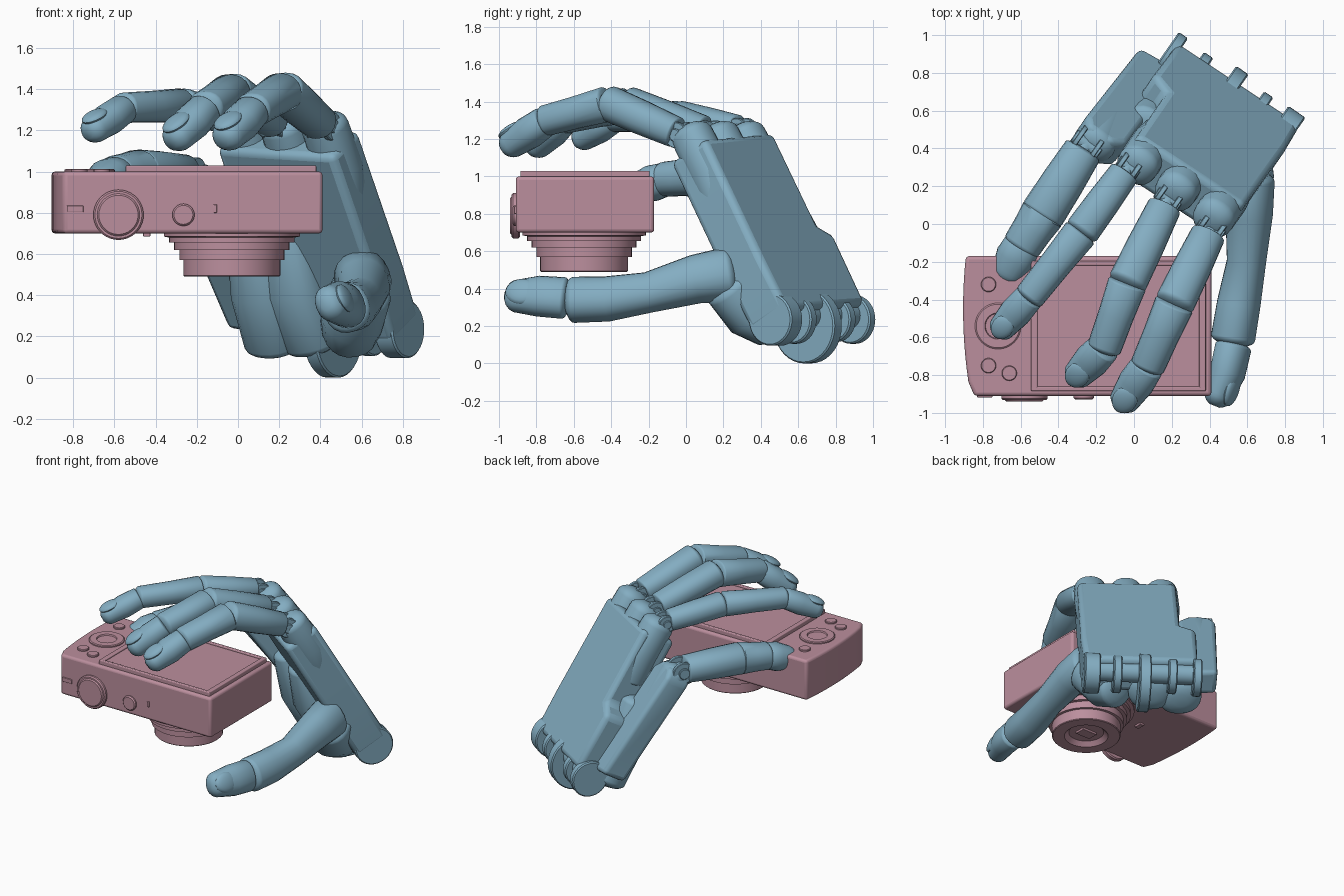
import bpy, bmesh, math
from mathutils import Vector as V, Matrix

if "Cube" in bpy.data.objects:
    bpy.data.objects.remove(bpy.data.objects["Cube"])


def material(name, col):
    m = bpy.data.materials.new(name)
    m.diffuse_color = (*col, 1)
    m.use_nodes = True
    m.node_tree.nodes["Principled BSDF"].inputs["Base Color"].default_value = m.diffuse_color
    return m


BLUE = material("hand_blue", (0.23, 0.42, 0.54))
PINK = material("camera_pink", (0.50, 0.275, 0.34))


def finish(name, bm, mat, bevel=0.0, seg=3):
    bmesh.ops.recalc_face_normals(bm, faces=bm.faces)
    me = bpy.data.meshes.new(name)
    bm.to_mesh(me)
    bm.free()
    ob = bpy.data.objects.new(name, me)
    bpy.context.collection.objects.link(ob)
    me.materials.append(mat)
    if bevel:
        b = ob.modifiers.new("bevel", 'BEVEL')
        b.width, b.segments, b.limit_method = bevel, seg, 'ANGLE'
    return ob


def loft(name, rings, mat, bevel=0.0):
    bm = bmesh.new()
    vs = [[bm.verts.new(p) for p in r] for r in rings]
    n = len(vs[0])
    for a, b in zip(vs, vs[1:]):
        for i in range(n):
            bm.faces.new((a[i], a[(i + 1) % n], b[(i + 1) % n], b[i]))
    bm.faces.new(vs[0])
    bm.faces.new(vs[-1])
    return finish(name, bm, mat, bevel)


def lathe(name, centre, axis, profile, mat, n=48):
    q = V(axis).normalized().to_track_quat('Z', 'Y')
    rings = [[V(centre) + q @ V((r * math.cos(t), r * math.sin(t), h))
              for t in [2 * math.pi * i / n for i in range(n)]] for r, h in profile]
    return loft(name, rings, mat)


def disc(name, centre, axis, r, half, mat, e=0.008):
    return lathe(name, centre, axis, [(r - e, -half), (r, e - half), (r, half - e), (r - e, half)], mat, 36)


def limb(name, stations, up=(0, 0, 1), flat=0.9, cap=(0.4, 0.4), n=20):
    """Rounded tube through (point, radius) stations with domed ends."""
    pts = [V(p) for p, r in stations]
    rad = [r for p, r in stations]
    rings = []

    def ring(c, t, r):
        u = V(up)
        u = (u - t * u.dot(t)).normalized()
        s = t.cross(u)
        out = []
        for i in range(n):
            a = 2 * math.pi * i / n
            ca, sa = math.cos(a), math.sin(a)
            out.append(c + s * r * math.copysign(abs(ca) ** 0.9, ca)
                       + u * r * flat * math.copysign(abs(sa) ** 0.9, sa))
        rings.append(out)
    last = len(pts) - 1
    dome = [0.25, 0.5, 0.75, 0.93]
    for k, c in enumerate(pts):
        t = (pts[min(k + 1, last)] - pts[max(k - 1, 0)]).normalized()
        if k == 0:
            for d in reversed(dome):
                ring(c - t * rad[0] * cap[0] * d, t, rad[0] * math.sqrt(1 - d * d))
        ring(c, t, rad[k])
        if k == last:
            for d in dome:
                ring(c + t * rad[k] * cap[1] * d, t, rad[k] * math.sqrt(1 - d * d))
    return loft(name, rings, BLUE)


def nail(name, a, b, r, up, lift=0.66):
    a, b, up = V(a), V(b), V(up)
    t = (b - a).normalized()
    up = (up - t * up.dot(t)).normalized()
    bm = bmesh.new()
    m = Matrix((t * r * 0.85, t.cross(up) * r * 0.66, up * r * 0.28)).transposed().to_4x4()
    m.translation = b - t * r * 0.3 + up * r * lift
    bmesh.ops.create_uvsphere(bm, u_segments=20, v_segments=10, radius=1, matrix=m)
    return finish(name, bm, BLUE)


# Hand frame: u across the palm, v towards the knuckles, w out of its back
O, U, W = V((0.48, 0.70, 0.24)), V((0.82, -0.57, 0)).normalized(), V((0.49, 0.71, 0.5)).normalized()
UP = V((-0.285, -0.415, 0.864)).normalized()


def P(u, v, w):
    return O + U * u + UP * v + W * w


def slab(name, outline, w0, w1, bevel, tilt=0.0):
    return loft(name, [[P(u, v, w + tilt * v) for u, v in outline] for w in (w0, w1)], BLUE, bevel)


# Palm, little finger side block, heel and thumb pads
slab("palm", [(-0.35, 0.03), (0.43, 0.0), (0.44, 0.3), (0.43, 1.05), (-0.25, 1.09), (-0.25, 0.52), (-0.36, 0.46)],
     -0.15, 0.11, 0.035)
slab("little_finger_palm_block", [(-0.50, 0.1), (-0.25, 0.06), (-0.27, 0.9), (-0.34, 0.97), (-0.49, 0.97), (-0.53, 0.9)],
     -0.18, 0.0, 0.03, -0.08)
limb("heel_pad", [(P(-0.25, 0.03, -0.18), 0.15), (P(-0.23, 0.3, -0.17), 0.16), (P(-0.24, 0.6, -0.1), 0.12)], W)
limb("palm_pad", [(P(-0.04, 0.02, -0.15), 0.15), (P(-0.06, 0.3, -0.14), 0.16), (P(-0.05, 0.55, -0.08), 0.12)], W)
limb("thumb_pad", [((0.54, 0.46, 0.23), 0.15), ((0.55, 0.36, 0.29), 0.17), ((0.60, 0.25, 0.42), 0.16)], (1, 0, 0.3))
for i, u in enumerate((-0.16, 0.085, 0.33)):
    limb("knuckle_ridge_%d" % i, [(P(u, 0.72, -0.035), 0.10), (P(u, 0.9, -0.005), 0.115), (P(u, 1.13, -0.01), 0.112)],
         W, 1.0, (0.4, 0.65))
limb("little_finger_knuckle", [(P(-0.41, 0.6, -0.14), 0.1), (P(-0.41, 0.93, -0.17), 0.11)], W, 0.9, (0.4, 0.6))

# Wrist hinge discs
for i, (u, r, h) in enumerate(((-0.35, 0.13, 0.03), (-0.18, 0.12, 0.03), (-0.02, 0.2, 0.04),
                               (0.2, 0.13, 0.03), (0.375, 0.14, 0.055))):
    c = P(u, 0, -0.01) if r < 0.2 else V((0.46, 0.65, 0.2))
    disc("wrist_disc_%d" % i, c, U, r, h, BLUE)
disc("wrist_pin", P(0.02, 0.02, 0), U, 0.07, 0.37, BLUE)

# Fingers: knuckle, two joints, tip
FINGERS = {
    "index": ([(0.41, -0.02, 1.22), (0.22, -0.41, 1.39), (0.075, -0.745, 1.30), (-0.045, -0.925, 1.175)], 0.1),
    "middle": ([(0.18, 0.13, 1.23), (-0.03, -0.30, 1.385), (-0.155, -0.65, 1.31), (-0.29, -0.79, 1.17)], 0.098),
    "ring": ([(-0.03, 0.30, 1.25), (-0.27, -0.03, 1.32), (-0.55, -0.38, 1.31), (-0.695, -0.545, 1.205)], 0.088),
    "little": ([(-0.25, 0.42, 0.99), (-0.48, 0.06, 1.0), (-0.59, -0.11, 0.985), (-0.66, -0.24, 0.945)], 0.112)}
SCALE = [(0.93, 1.02, 1.06), (1.06, 0.97, 0.93), (0.9, 0.97, 0.82)]
for f, (pts, r) in FINGERS.items():
    pts = [V(p) for p in pts]
    for k, part in enumerate(("lower", "middle", "tip")):
        a, b = pts[k], pts[k + 1]
        s = a.lerp(b, 0.1 if k == 0 else 0.06)
        rs = [r * x for x in SCALE[k]]
        limb("%s_%s_segment" % (f, part), [(s, rs[0]), (s.lerp(b, 0.5), rs[1]), (b, rs[2])],
             cap=(0.2, 0.85 if k == 2 else 0.4))
    if f != "little":
        nail(f + "_nail", pts[2], pts[3], r, (0, 0, 1))
    for side in (-1, 1):
        disc("%s_hinge_lug" % f, pts[0] + U * side * r * 0.5, U, r * 0.7, 0.014, BLUE, 0.004)
    disc(f + "_hinge_pin", pts[0], U, r * 0.35, r * 0.75, BLUE, 0.004)
    limb(f + "_hinge_tongue", [(pts[0], r * 0.4), (pts[0].lerp(pts[1], 0.3), r * 0.4)])

# Thumb
TUP = (1, 0, 0.4)
limb("thumb_lower_segment", [((0.605, 0.22, 0.475), 0.145), ((0.61, 0.05, 0.45), 0.13), ((0.595, -0.2, 0.38), 0.108),
                             ((0.555, -0.42, 0.345), 0.12), ((0.525, -0.60, 0.34), 0.122)], TUP, 0.94)
limb("thumb_tip_segment", [((0.525, -0.655, 0.35), 0.112), ((0.495, -0.79, 0.36), 0.11), ((0.45, -0.90, 0.36), 0.09)],
     TUP, 0.82, (0.3, 0.8))
nail("thumb_nail", (0.525, -0.66, 0.35), (0.45, -0.89, 0.36), 0.11, TUP, 0.6)

# Camera body with bowed grip end
bow = [(-0.905 + 0.19 * (y + 0.45) ** 2 + (0.02 if y < -0.9 else 0), y)
       for y in [-0.17 - 0.74 * i / 10 for i in range(11)]]
outline = bow + [(0.41, -0.91), (0.41, -0.17)]
loft("camera_body", [[V((x, y, z)) for x, y in outline] for z in (0.70, 1.0)], PINK, 0.018)


def box(name, x0, x1, y0, y1, z0, z1, bevel):
    c = [(x0, y0), (x1, y0), (x1, y1), (x0, y1)]
    return loft(name, [[V((x, y, z)) for x, y in c] for z in (z0, z1)], PINK, bevel)


# Screen: raised panel with a rim
box("screen_panel", -0.545, 0.38, -0.885, -0.195, 0.98, 1.018, 0.008)
for n, b in (("front", (-0.545, 0.38, -0.885, -0.86)), ("back", (-0.545, 0.38, -0.22, -0.195)),
             ("left", (-0.545, -0.51, -0.885, -0.195)), ("right", (0.345, 0.38, -0.885, -0.195))):
    box("screen_rim_" + n, *b, 0.99, 1.03, 0.006)

# Stepped lens with recessed front
lathe("lens", (-0.03, -0.545, 0), (0, 0, 1),
      [(0.33, 0.72), (0.33, 0.685), (0.305, 0.68), (0.305, 0.655), (0.28, 0.655), (0.28, 0.62), (0.255, 0.62),
       (0.255, 0.57), (0.235, 0.57), (0.235, 0.495), (0.23, 0.49), (0.15, 0.49), (0.12, 0.52)], PINK)
box("lens_shutter", -0.09, 0.03, -0.585, -0.505, 0.505, 0.53, 0.004)

# Controls on the back and the front edge
lathe("control_wheel", (-0.72, -0.54, 0.99), (0, 0, 1),
      [(0.122, 0), (0.122, 0.018), (0.115, 0.023), (0.07, 0.023), (0.066, 0.014)], PINK)
for i, (x, y) in enumerate(((-0.77, -0.32), (-0.77, -0.75), (-0.66, -0.79))):
    disc("back_button_%d" % i, (x, y, 1.0), (0, 0, 1), 0.04, 0.013, PINK, 0.004)
disc("mode_dial", (-0.58, -0.91, 0.79), (0, 1, 0), 0.122, 0.022, PINK)
disc("mode_dial_cap", (-0.58, -0.922, 0.79), (0, 1, 0), 0.103, 0.018, PINK)
disc("shutter_button", (-0.265, -0.91, 0.79), (0, 1, 0), 0.054, 0.018, PINK)
box("indicator_slot", -0.83, -0.75, -0.918, -0.87, 0.803, 0.835, 0.003)
box("power_slot", -0.12, -0.102, -0.918, -0.87, 0.80, 0.84, 0.003)
box("front_lamp", -0.46, -0.425, -0.5, -0.44, 0.685, 0.71, 0.004)

# Smooth shading with sharp edges kept
bpy.ops.object.select_all(action='SELECT')
bpy.context.view_layer.objects.active = bpy.data.objects["palm"]
bpy.ops.object.shade_smooth_by_angle(angle=math.radians(35))
